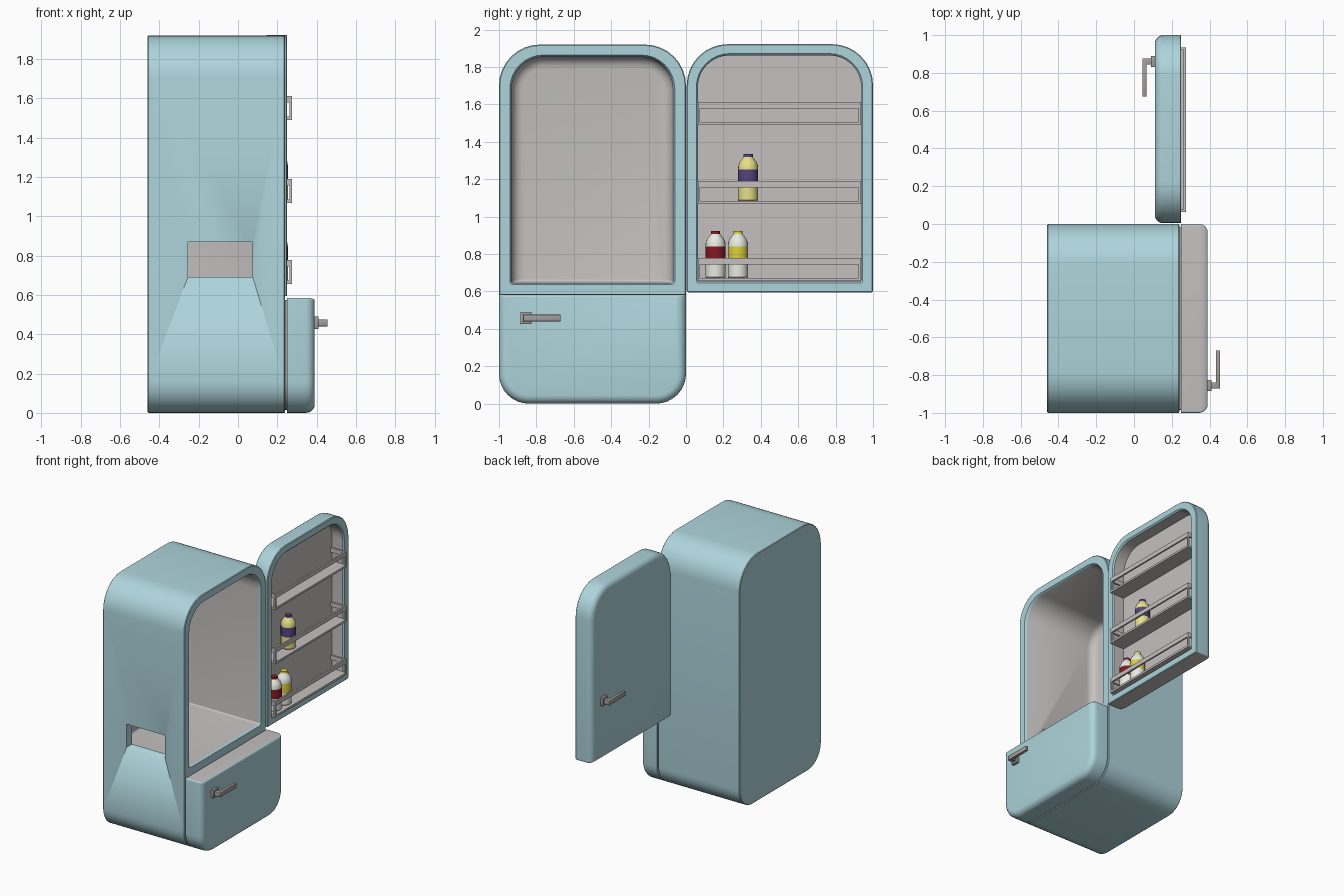
import bpy, bmesh, math
from mathutils import Vector

if "Cube" in bpy.data.objects:
    bpy.data.objects.remove(bpy.data.objects["Cube"])


def mat(name, r, g, b):
    m = bpy.data.materials.new(name)
    m.diffuse_color = (r, g, b, 1)
    m.use_nodes = True
    m.node_tree.nodes["Principled BSDF"].inputs["Base Color"].default_value = m.diffuse_color
    return m


BLUE = mat("pale_blue", 0.42, 0.66, 0.71)
GREY = mat("liner_grey", 0.55, 0.53, 0.52)
METAL = mat("handle_grey", 0.36, 0.34, 0.33)
N = 8  # segments per rounded corner


def finish(name, bm, mats, angle=35):
    bmesh.ops.recalc_face_normals(bm, faces=bm.faces)
    me = bpy.data.meshes.new(name)
    bm.to_mesh(me)
    bm.free()
    for m in mats:
        me.materials.append(m)
    ob = bpy.data.objects.new(name, me)
    bpy.context.collection.objects.link(ob)
    bpy.ops.object.select_all(action='DESELECT')
    ob.select_set(True)
    bpy.context.view_layer.objects.active = ob
    bpy.ops.object.shade_smooth_by_angle(angle=math.radians(angle))
    return ob


def outline(x, y0, y1, z0, z1, rt, rb):
    """Rounded rectangle in the YZ plane at x, with top and bottom radii."""
    pts = []
    corners = [(y1 - rt, z1 - rt, rt, 0), (y0 + rt, z1 - rt, rt, 90),
               (y0 + rb, z0 + rb, rb, 180), (y1 - rb, z0 + rb, rb, 270)]
    for cy, cz, r, a0 in corners:
        for i in range(N + 1):
            a = math.radians(a0 + 90 * i / N)
            pts.append(Vector((x, cy + r * math.cos(a), cz + r * math.sin(a))))
    return pts


def loft(rings, grey_from=999):
    """Skin a chain of equal rings and cap both ends; late spans are grey."""
    bm = bmesh.new()
    vs = [[bm.verts.new(p) for p in r] for r in rings]
    n = len(vs[0])
    for k in range(len(vs) - 1):
        for i in range(n):
            j = (i + 1) % n
            f = bm.faces.new((vs[k][i], vs[k][j], vs[k + 1][j], vs[k + 1][i]))
            f.material_index = int(k >= grey_from)
    bm.faces.new(vs[0])
    bm.faces.new(vs[-1]).material_index = int(grey_from < 999)
    return bm


def arc(r, steps=5):
    """Quarter round as (distance along, inset), from flush to fully inset."""
    return [(r * math.sin(t), r * (1 - math.cos(t)))
            for t in (math.pi / 2 * i / steps for i in range(steps + 1))]


def box(name, x, y, z, m, bevel=0.0):
    bm = bmesh.new()
    bmesh.ops.create_cube(bm, size=1)
    for v in bm.verts:
        v.co = Vector([(a + b) / 2 + c * (b - a) for (a, b), c in zip((x, y, z), v.co)])
    if bevel:
        bmesh.ops.bevel(bm, geom=bm.edges[:], offset=bevel, segments=2, affect='EDGES', profile=0.5)
    return finish(name, bm, [m])


# Cabinet with the round-topped food compartment
rings = [outline(-0.46, -0.995, -0.005, 0.005, 1.915, 0.215, 0.155),
         outline(-0.455, -1, 0, 0, 1.92, 0.22, 0.16),
         outline(0.235, -1, 0, 0, 1.92, 0.22, 0.16),
         outline(0.24, -0.995, -0.005, 0.005, 1.915, 0.215, 0.155),
         outline(0.24, -0.942, -0.06, 0.636, 1.864, 0.18, 0.02),
         outline(0.225, -0.932, -0.07, 0.645, 1.854, 0.17, 0.012)]
rings += [outline(-0.34 - d, -0.932 + s, -0.07 - s, 0.645 + s * 0.3, 1.854 - s, 0.17 - s, 0.012)
          for d, s in arc(0.06)]
cabinet = finish("cabinet", loft(rings, 5), [BLUE, GREY])

# Dispenser opening through the side wall
cutter = box("opening_cutter", (-0.255, 0.075), (-1.1, -0.85), (0.69, 0.87), BLUE)
cutter.hide_render = True
bpy.context.view_layer.objects.active = cabinet
mod = cabinet.modifiers.new("opening", 'BOOLEAN')
mod.operation, mod.solver, mod.object = 'DIFFERENCE', 'EXACT', cutter
bpy.ops.object.modifier_move_to_index(modifier=mod.name, index=0)
bpy.ops.object.modifier_apply(modifier=mod.name)
bpy.data.objects.remove(cutter)

# Closed lower door with a grey top edge
rings = [outline(0.25, -1, 0, 0, 0.585, 0.01, 0.16)]
rings += [outline(0.345 + d, -1 + s, -s, s, 0.585 - s * 0.3, 0.01, 0.16 - s) for d, s in arc(0.045)]
bm = loft(rings)
bm.normal_update()
for f in bm.faces:
    if f.calc_center_median().z > 0.57 and abs(f.normal.z) > 0.9:
        f.material_index = 1
finish("lower_door", bm, [BLUE, GREY])

# Seal between the cabinet and the lower door
finish("lower_door_seal", loft([outline(x, -0.985, -0.015, 0.015, 0.575, 0.01, 0.145)
                                for x in (0.235, 0.255)]), [METAL])

# Open upper door with a recessed liner
rings = [outline(0.155 - d, 0.004 + s, 1 - s, 0.595 + s * 0.3, 1.922 - s, 0.22 - s, 0.01)
         for d, s in reversed(arc(0.045))]
rings += [outline(0.245, 0.004, 1, 0.595, 1.922, 0.22, 0.01),
          outline(0.25, 0.009, 0.995, 0.6, 1.917, 0.215, 0.008),
          outline(0.25, 0.055, 0.945, 0.645, 1.872, 0.18, 0.012),
          outline(0.24, 0.063, 0.937, 0.653, 1.862, 0.17, 0.01),
          outline(0.15, 0.063, 0.937, 0.653, 1.862, 0.17, 0.01)]
bm = loft(rings, 9)
bm.normal_update()
for f in bm.faces:
    if f.calc_center_median().z < 0.61 and abs(f.normal.z) > 0.9:
        f.material_index = 1
finish("upper_door", bm, [BLUE, GREY])

# Door shelves: tray, corner posts and a three-sided guard rail
for k, z in enumerate((0.656, 1.068, 1.49)):
    t = z + 0.122
    box(f"shelf_tray_{k}", (0.15, 0.275), (0.063, 0.935), (z, z + 0.016), GREY)
    box(f"shelf_front_rail_{k}", (0.262, 0.275), (0.063, 0.935), (t - 0.034, t), GREY)
    for side, y in (("near", 0.063), ("far", 0.922)):
        box(f"shelf_post_{side}_{k}", (0.262, 0.275), (y, y + 0.013), (z + 0.016, t - 0.034), GREY)
        box(f"shelf_side_rail_{side}_{k}", (0.15, 0.262), (y, y + 0.013), (t - 0.034, t), GREY)


# Bottles: turned profile with coloured label and cap bands
def bottle(name, y, z, body, accent):
    prof = [(0, 0), (0.05, 0), (0.054, 0.005), (0.054, 0.095), (0.054, 0.168), (0.052, 0.19),
            (0.044, 0.21), (0.027, 0.231), (0.025, 0.234), (0.025, 0.25), (0, 0.25)]
    accented = {3, 8, 9}
    bm = bmesh.new()
    n = 20
    vs = [[bm.verts.new((0.2 + r * math.cos(2 * math.pi * i / n),
                         y + r * math.sin(2 * math.pi * i / n), z + h)) for i in range(n)]
          for r, h in prof]
    for k in range(len(prof) - 1):
        for i in range(n):
            j = (i + 1) % n
            f = bm.faces.new((vs[k][i], vs[k][j], vs[k + 1][j], vs[k + 1][i]))
            f.material_index = int(k in accented)
    bmesh.ops.remove_doubles(bm, verts=bm.verts, dist=1e-5)
    finish(name, bm, [body, accent])


WHITE = mat("bottle_white", 0.8, 0.82, 0.76)
CREAM = mat("bottle_pale_yellow", 0.8, 0.75, 0.25)
RED = mat("label_red", 0.22, 0.01, 0.015)
YELLOW = mat("label_yellow", 0.72, 0.62, 0.05)
PURPLE = mat("label_purple", 0.09, 0.055, 0.2)
bottle("red_label_bottle", 0.158, 0.672, WHITE, RED)
bottle("yellow_label_bottle", 0.278, 0.672, WHITE, YELLOW)
bottle("purple_label_bottle", 0.332, 1.084, CREAM, PURPLE)


# Door handles: mounting plate, stem and sideways grip
def handle(name, face, out, y, z, turn):
    def span(a, b, o, d):
        return tuple(sorted((o + d * a, o + d * b)))
    box(name + "_plate", span(-0.005, 0.02, face, out), (y - 0.03, y + 0.03), (z - 0.032, z + 0.032), METAL, 0.003)
    box(name + "_stem", span(0.015, 0.05, face, out), span(-0.016, 0.016, y, turn), (z - 0.018, z + 0.018), METAL, 0.002)
    box(name + "_grip", span(0.043, 0.066, face, out), span(-0.016, 0.185, y, turn), (z - 0.018, z + 0.018), METAL, 0.003)


handle("lower_handle", 0.39, 1, -0.855, 0.458, 1)
handle("upper_handle", 0.11, -1, 0.86, 1.04, -1)
